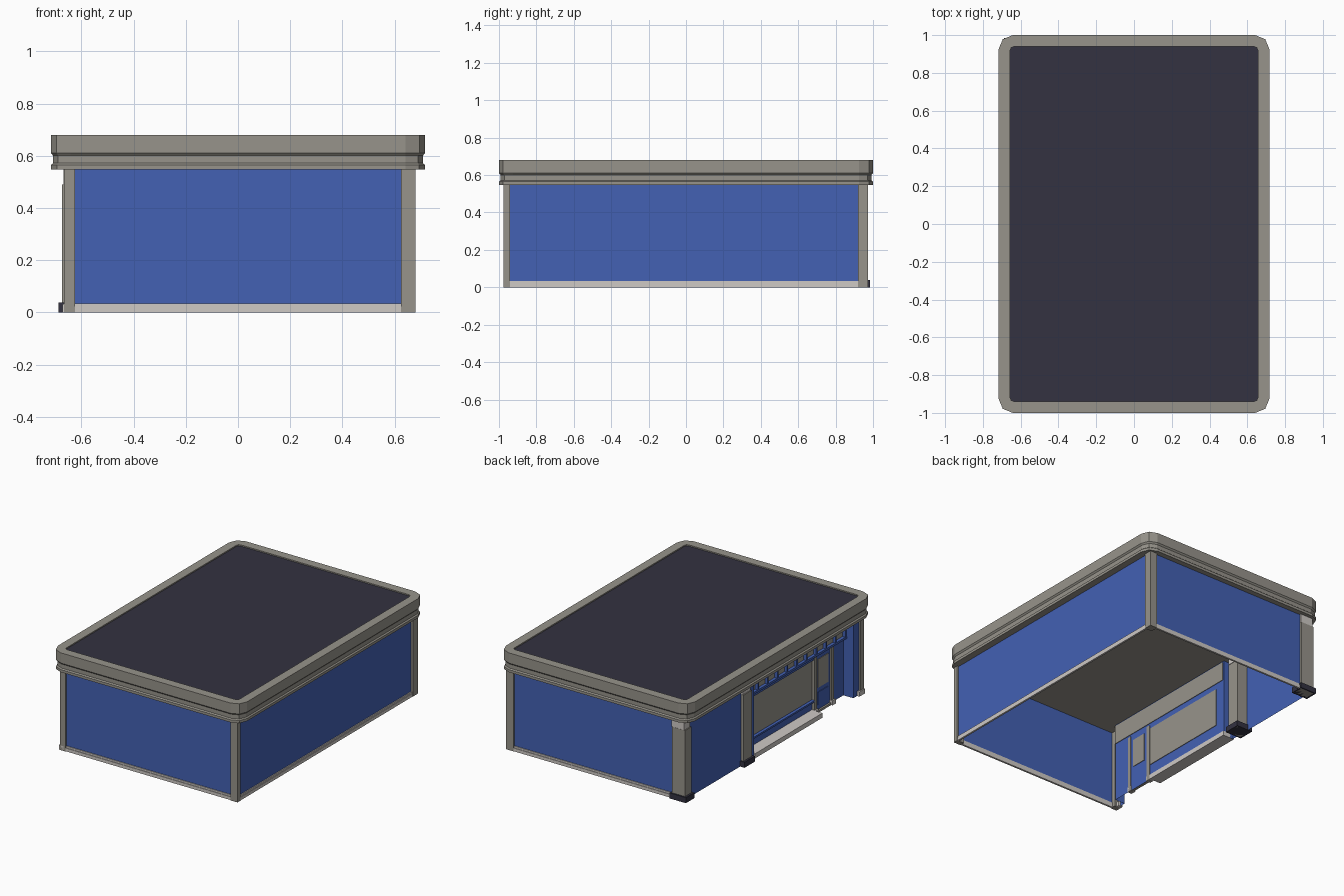
import bpy, bmesh, math

if "Cube" in bpy.data.objects:
    bpy.data.objects.remove(bpy.data.objects["Cube"])


def material(name, rgb):
    m = bpy.data.materials.new(name)
    m.diffuse_color = (*rgb, 1)
    m.use_nodes = True
    m.node_tree.nodes["Principled BSDF"].inputs["Base Color"].default_value = m.diffuse_color
    return m


BLUE = material("blue paint", (0.056, 0.12, 0.456))
GREY = material("warm grey stone", (0.31, 0.295, 0.258))
LIGHT = material("light stone", (0.62, 0.585, 0.56))
DARK = material("dark slate", (0.033, 0.032, 0.052))


def finish(name, bm, *mats, normals=True):
    if normals:
        bmesh.ops.recalc_face_normals(bm, faces=bm.faces)
    me = bpy.data.meshes.new(name)
    bm.to_mesh(me)
    bm.free()
    for m in mats:
        me.materials.append(m)
    ob = bpy.data.objects.new(name, me)
    bpy.context.collection.objects.link(ob)
    return ob


def box(name, x, y, z, mat):
    bm = bmesh.new()
    bmesh.ops.create_cube(bm, size=1)
    for v in bm.verts:
        for i, r in enumerate((x, y, z)):
            v.co[i] = r[0] if v.co[i] < 0 else r[1]
    return finish(name, bm, mat)


def wall(name, a, b, z0, z1, mat):
    # upright single-sheet panel, facing right of the direction a -> b
    bm = bmesh.new()
    bm.faces.new([bm.verts.new(p) for p in
                  ((*a, z0), (*b, z0), (*b, z1), (*a, z1))])
    return finish(name, bm, mat, normals=False)


# Cornice, ceiling and roof deck: one stepped profile swept round the plan
def ring(bm, o, z, segs=2):
    hx, hy, r = 0.717 - o, 1 - o, max(0.075 - o, 0.02)
    vs = []
    for k, (sx, sy) in enumerate(((1, 1), (-1, 1), (-1, -1), (1, -1))):
        for i in range(segs + 1):
            a = math.pi / 2 * (k + i / segs)
            vs.append(bm.verts.new((sx * (hx - r) + r * math.cos(a),
                                    sy * (hy - r) + r * math.sin(a), z)))
    return vs


bm = bmesh.new()
profile = [(0.05, 0.547), (0.001, 0.547), (0.001, 0.565), (0.009, 0.572),
           (0.009, 0.6), (0, 0.61), (0, 0.68), (0.061, 0.68), (0.061, 0.672)]
rings = [ring(bm, o, z) for o, z in profile]
for p, q in zip(rings, rings[1:]):
    n = len(p)
    for i in range(n):
        bm.faces.new((p[i], p[(i + 1) % n], q[(i + 1) % n], q[i]))
bm.faces.new(rings[0][::-1])
deck = bm.faces.new(rings[-1])
deck.material_index = 1
finish("cornice_and_roof", bm, GREY, DARK)

# Plain walls; the shopfront on the left side sits in a recess at x = SX
XL, XR, YF, YB, SX, TOP = -0.655, 0.668, -0.962, 0.962, -0.58, 0.547
Y0, Y1 = -0.875, 0.2
wall("front_wall", (XL, YF), (XR, YF), 0, TOP, BLUE)
wall("right_wall", (XR, YF), (XR, YB), 0, TOP, BLUE)
wall("back_wall", (XR, YB), (XL, YB), 0, TOP, BLUE)
wall("left_wall_blank_bay", (XL, YB), (XL, Y1), 0, TOP, BLUE)
wall("left_wall_end", (XL, Y0), (XL, YF), 0, TOP, BLUE)
wall("recess_return_end", (SX, Y0), (XL, Y0), 0, TOP, BLUE)
wall("recess_return_middle", (XL, Y1), (SX, Y1), 0, TOP, BLUE)
wall("shopfront_wall", (SX, Y1), (SX, Y0), 0, TOP, BLUE)

# Baseboards: two steps on the three plain sides
for i, (p, z0, z1) in enumerate(((0.010, 0, 0.022), (0.006, 0.022, 0.034))):
    box(f"front_baseboard_{i}", (-0.63, 0.63), (YF - p, YF + 0.003), (z0, z1), LIGHT)
    box(f"back_baseboard_{i}", (-0.58, 0.63), (YB - 0.003, YB + p), (z0, z1), LIGHT)
    box(f"right_baseboard_{i}", (XR - 0.003, XR + p), (-0.945, 0.925), (z0, z1), LIGHT)

# Corner pillars
box("front_right_pillar", (0.625, 0.68), (-0.976, -0.942), (0, TOP), GREY)
box("back_right_pillar", (0.625, 0.68), (0.92, 0.974), (0, TOP), GREY)
box("front_left_pillar", (-0.666, -0.625), (-0.976, -0.935), (0, TOP), GREY)
box("front_left_pillar_foot", (-0.673, -0.64), (-0.976, -0.915), (0, 0.032), LIGHT)

# Footed pillars either side of the blank bay
for name, y0, y1 in (("back_left", 0.905, 0.974), ("middle", 0.25, 0.34)):
    box(name + "_pillar", (-0.674, -0.575), (y0, y1), (0, 0.49), GREY)
    box(name + "_capital", (-0.668, -0.572), (y0 + 0.004, y1 - 0.001), (0.49, TOP), LIGHT)
    box(name + "_foot", (-0.688, -0.565), (y0 - 0.012, y1 + 0.01), (0, 0.038), DARK)

# Display window with sill, posts and plinth
box("display_window", (SX - 0.004, SX + 0.004), (-0.53, 0.125), (0.105, 0.37), GREY)
box("window_sill", (SX - 0.02, SX), (-0.54, Y1), (0.088, 0.1), BLUE)
box("window_head", (SX - 0.015, SX), (-0.54, Y1), (0.375, 0.395), BLUE)
box("window_plinth", (-0.662, SX + 0.004), (-0.53, Y1), (0, 0.032), LIGHT)

# Transom: grey band divided by thin blue bars
box("transom_panes", (SX - 0.004, SX + 0.004), (Y0, 0.19), (0.41, 0.54), GREY)
for i in range(11):
    y = 0.185 - i * 0.105
    box("transom_bar", (SX - 0.025, SX), (y - 0.006, y + 0.006), (0.4, TOP), BLUE)
box("transom_rail", (SX - 0.025, SX), (Y0, Y1), (0.395, 0.41), BLUE)

# Door: blue leaf, glass above, raised panel below, grey jambs
box("door_leaf", (SX - 0.008, SX), (-0.72, -0.56), (0.015, 0.39), BLUE)
box("door_glass", (SX - 0.012, SX + 0.004), (-0.695, -0.585), (0.165, 0.36), GREY)
box("door_panel", (SX - 0.012, SX), (-0.695, -0.585), (0.045, 0.135), BLUE)
box("door_step", (SX - 0.02, SX), (-0.73, -0.55), (0, 0.015), GREY)
for y in (-0.548, -0.732):
    box("door_jamb", (SX - 0.02, SX + 0.004), (y - 0.013, y + 0.013), (0, 0.395), GREY)
    box("door_jamb_foot", (SX - 0.03, SX + 0.004), (y - 0.018, y + 0.018), (0, 0.032), LIGHT)
